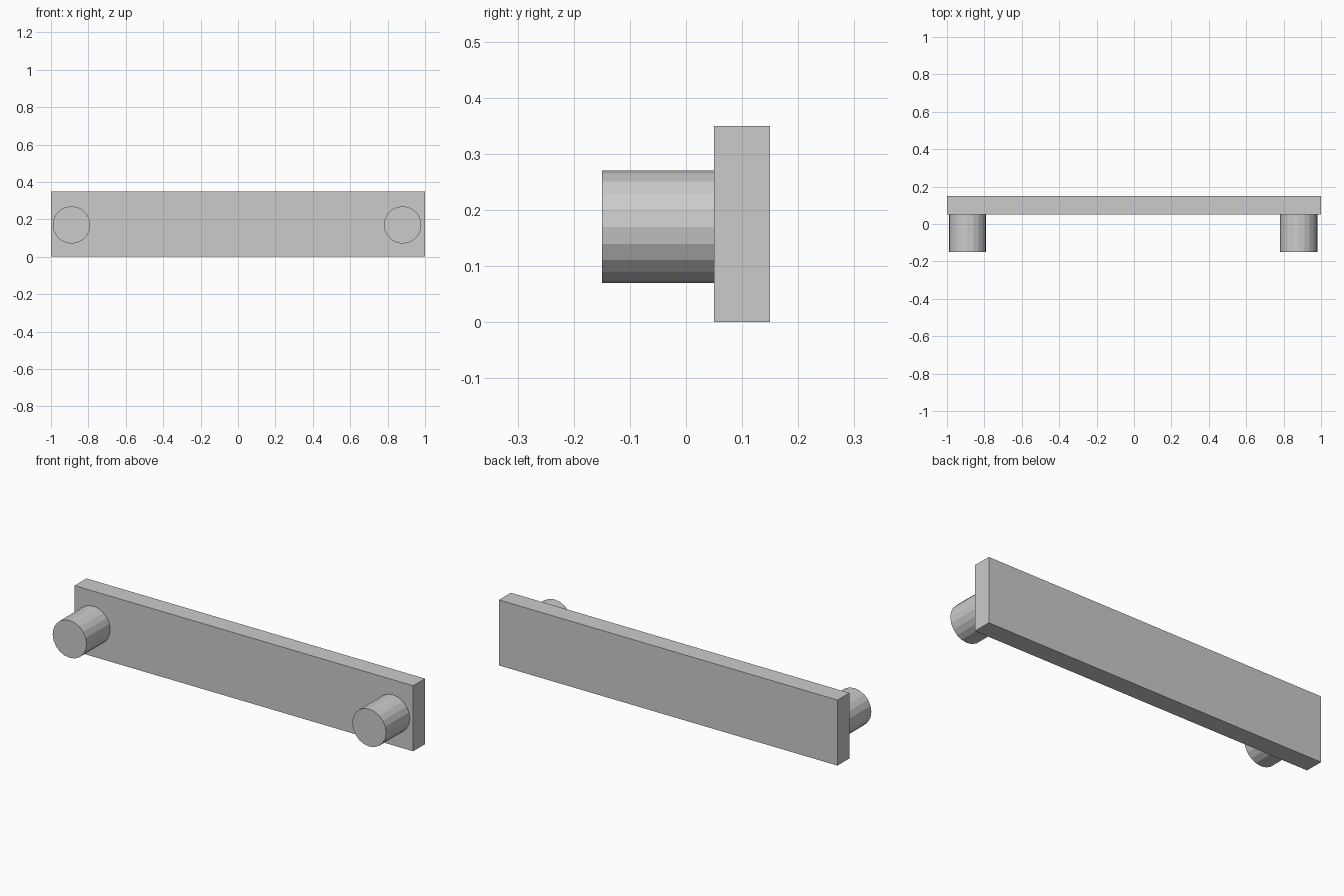
import bpy
from math import radians

cube = bpy.data.objects.get("Cube")
if cube:
    bpy.data.objects.remove(cube, do_unlink=True)

# Single plain grey
grey = bpy.data.materials.new("plain_grey")
grey.use_nodes = True
colour = (0.6, 0.6, 0.6, 1)
grey.diffuse_color = colour
grey.node_tree.nodes["Principled BSDF"].inputs["Base Color"].default_value = colour


def finish(name):
    obj = bpy.context.object
    obj.name = name
    obj.data.materials.append(grey)
    return obj


# Long upright board
bpy.ops.mesh.primitive_cube_add(size=1, location=(0, 0.1, 0.175))
board = finish("board")
board.scale = (2, 0.1, 0.35)
bpy.ops.object.transform_apply(location=False, rotation=False, scale=True)

# Faceted round pegs on the front, one near each end
for name, x in (("right_peg", -0.89), ("left_peg", 0.88)):
    bpy.ops.mesh.primitive_cylinder_add(vertices=20, radius=0.1, depth=0.2,
                                        location=(x, -0.05, 0.17),
                                        rotation=(radians(90), 0, 0))
    finish(name)
